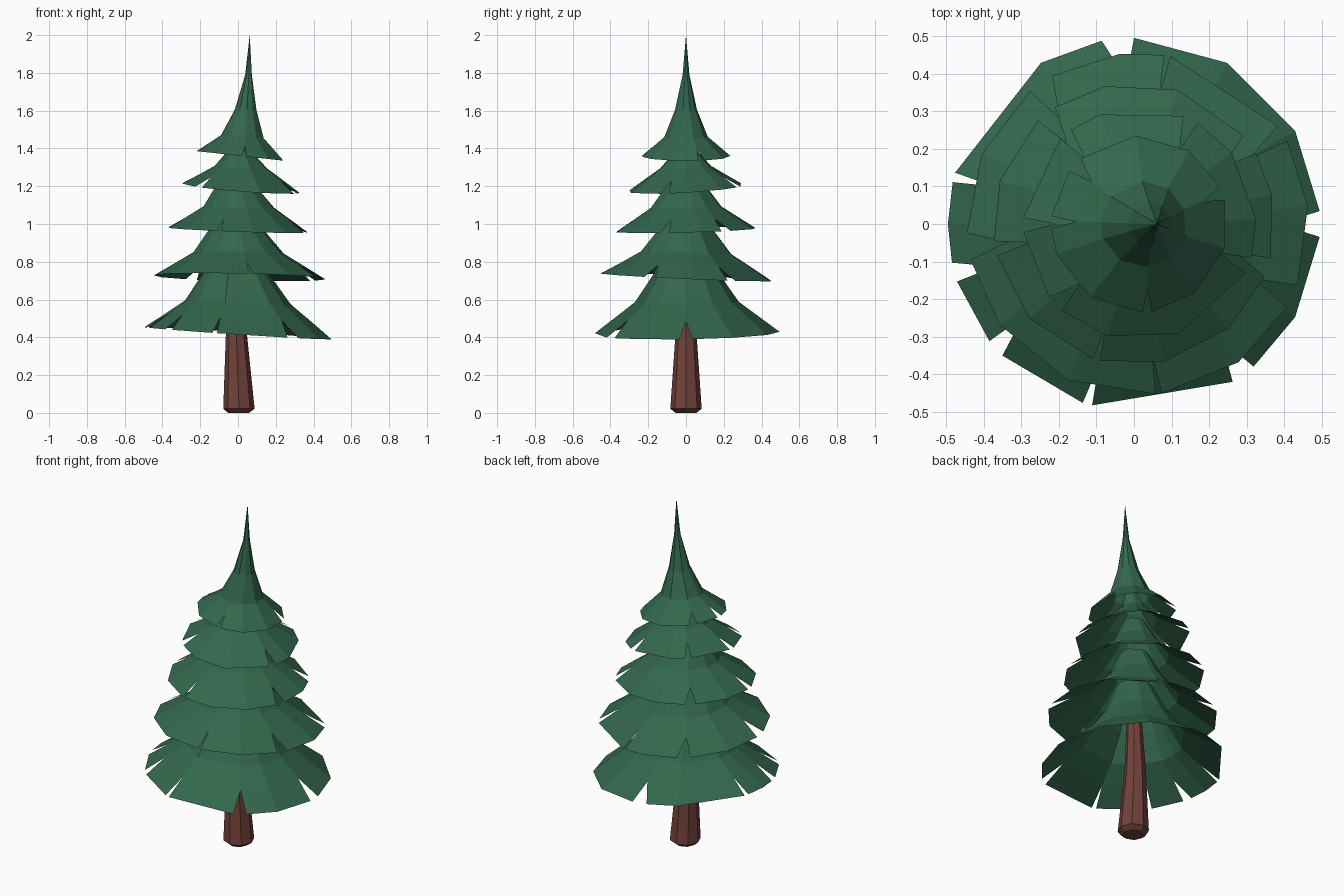
import bpy, bmesh
from math import cos, sin, radians

if "Cube" in bpy.data.objects:
    bpy.data.objects.remove(bpy.data.objects["Cube"])


def material(name, colour):
    m = bpy.data.materials.new(name)
    m.diffuse_color = (*colour, 1)
    m.use_nodes = True
    m.node_tree.nodes["Principled BSDF"].inputs["Base Color"].default_value = m.diffuse_color
    return m


green = material("pine green", (0.033, 0.135, 0.075))
brown = material("bark brown", (0.17, 0.055, 0.043))


def finish(name, bm, mat):
    me = bpy.data.meshes.new(name)
    bmesh.ops.remove_doubles(bm, verts=bm.verts, dist=0.0001)
    bmesh.ops.recalc_face_normals(bm, faces=bm.faces)
    bm.to_mesh(me)
    bm.free()
    me.materials.append(mat)
    bpy.context.collection.objects.link(bpy.data.objects.new(name, me))


def tier(name, sides, start, rows, tilt, notches):
    """Open skirt. rows: (centre x, radius, z) from rim upward.
    tilt: rim slope in x and y. notches: {angle: (gap before, gap after)}."""
    corners = [start + 360 * i / sides for i in range(sides)]
    gaps = {}
    for a, gap in notches.items():      # move the nearest corner onto the notch
        i = min(range(sides), key=lambda k: abs((corners[k] - a + 180) % 360 - 180))
        corners[i] += (a - corners[i] + 180) % 360 - 180
        gaps[i] = gap
    # extra row where the notches end
    (x0, r0, z0), (x1, r1, z1) = rows[:2]
    t = 0.5
    rows = [rows[0], (x0 + (x1 - x0) * t, r0 + (r1 - r0) * t, z0 + (z1 - z0) * t)] + rows[1:]
    bm = bmesh.new()

    def vert(row, a):
        cx, r, z = rows[row]
        a = radians(a)
        x, y = r * cos(a), r * sin(a)
        fade = max(0, 1 - (z - z0) / 0.4)
        return bm.verts.new((cx + x, y, z + fade * (tilt[0] * x + tilt[1] * y)))

    for i in range(sides):
        j = (i + 1) % sides
        a, b = corners[i], corners[j]
        if b < a:
            b += 360
        for k in range(len(rows) - 1):
            la, lb = a, b
            if k == 0:                  # open the rim at notched corners
                la += gaps.get(i, (0, 0))[1]
                lb -= gaps.get(j, (0, 0))[0]
            pts = [vert(k, la), vert(k, lb), vert(k + 1, b)]
            if rows[k + 1][1] > 0:
                pts.append(vert(k + 1, a))
            bm.faces.new(pts)
    finish(name, bm, green)


# Foliage skirts, bottom to top
tier("bottom_foliage", 12, 0,
     [(0, 0.495, 0.422), (0, 0.28, 0.585), (-0.01, 0.18, 0.73), (0, 0.10, 0.90)],
     (-0.065, 0.015),
     {0: (4, 4), 93: (3, 7), 165: (1, 2), 197: (5, 1), 220: (1, 5),
      256: (2, 1), 307: (5, 3)})
tier("lower_foliage", 12, 6,
     [(0.01, 0.455, 0.718), (0.003, 0.24, 0.848), (-0.01, 0.138, 0.98), (0, 0.08, 1.10)],
     (-0.02, -0.045),
     {30: (1, 5), 80: (1, 1), 126: (6, 3), 188: (5, 4), 277: (1, 1), 335: (4, 4)})
tier("middle_foliage", 12, 12,
     [(0, 0.375, 0.968), (0.005, 0.19, 1.09), (-0.01, 0.112, 1.195), (0, 0.06, 1.30)],
     (-0.035, 0.025),
     {33: (3, 6), 130: (6, 3), 190: (3, 3), 254: (1, 2), 344: (6, 2)})
tier("upper_foliage", 10, 2,
     [(0.015, 0.31, 1.19), (0.017, 0.14, 1.30), (0.008, 0.063, 1.385), (0.02, 0.03, 1.48)],
     (-0.08, 0.06),
     {62: (2, 6), 130: (4, 3), 180: (3, 4), 225: (6, 3), 340: (5, 3)})
tier("top_foliage", 10, 20,
     [(0.015, 0.235, 1.36), (0.026, 0.115, 1.462), (0.042, 0.058, 1.605),
      (0.056, 0.018, 1.79), (0.062, 0, 2.0)],
     (-0.11, 0.0),
     {20: (4, 5), 140: (8, 3), 178: (3, 5), 275: (3, 3)})

# Trunk: tapered eight-sided stem with a chamfered foot
bm = bmesh.new()
rings = []
for cx, r, z in [(0.003, 0.055, 0), (0.005, 0.083, 0.022),
                 (-0.008, 0.057, 0.40), (0, 0.035, 0.80)]:
    rings.append([bm.verts.new((cx + r * cos(radians(45 * i)), r * sin(radians(45 * i)), z))
                  for i in range(8)])
for lo, hi in zip(rings, rings[1:]):
    for i in range(8):
        j = (i + 1) % 8
        bm.faces.new((lo[i], lo[j], hi[j], hi[i]))
bm.faces.new(rings[0])
bm.faces.new(rings[-1])
finish("trunk", bm, brown)
